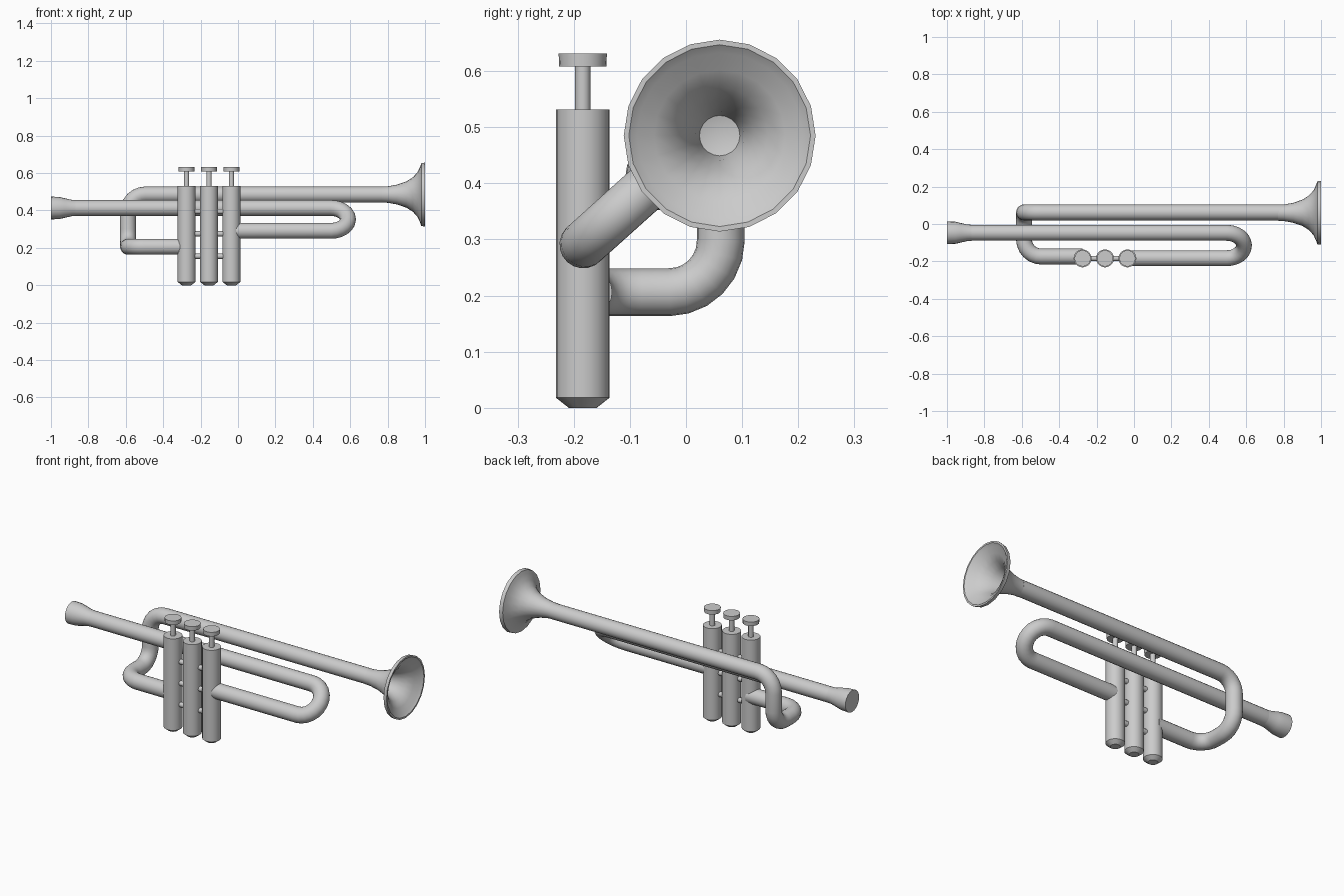
import bpy, bmesh, math
from mathutils import Vector

if "Cube" in bpy.data.objects:
    bpy.data.objects.remove(bpy.data.objects["Cube"])


def smooth(ob, angle=35):
    bpy.ops.object.select_all(action='DESELECT')
    ob.select_set(True)
    bpy.context.view_layer.objects.active = ob
    bpy.ops.object.shade_smooth_by_angle(angle=math.radians(angle))


def lathe(name, origin, profile, axis='Z', sides=20):
    """Revolve (distance along axis, radius) points; radius 0 makes a pole."""
    bm = bmesh.new()
    o = Vector(origin)
    rings = []
    for d, r in profile:
        ring = []
        for i in range(sides if r > 0 else 1):
            a = 2 * math.pi * i / sides
            c, s = r * math.cos(a), r * math.sin(a)
            ring.append(bm.verts.new(o + Vector((c, s, d) if axis == 'Z' else (d, c, s))))
        rings.append(ring)
    for a, b in zip(rings, rings[1:]):
        for i in range(sides):
            j = (i + 1) % sides
            f = [a[i % len(a)], a[j % len(a)], b[j % len(b)], b[i % len(b)]]
            bm.faces.new(list(dict.fromkeys(f)))
    for ring in (rings[0], rings[-1]):
        if len(ring) > 1:
            bm.faces.new(ring)
    bmesh.ops.recalc_face_normals(bm, faces=bm.faces)
    me = bpy.data.meshes.new(name)
    bm.to_mesh(me)
    bm.free()
    ob = bpy.data.objects.new(name, me)
    bpy.context.collection.objects.link(ob)
    smooth(ob)
    return ob


def pipe(name, corners, radius, bend, steps=6):
    """Round tube through the corner points, each corner filleted."""
    pts = [Vector(p) for p in corners]
    path = [pts[0]]
    for p, q, r in zip(pts, pts[1:], pts[2:]):
        u, v = (p - q).normalized(), (r - q).normalized()
        centre = q + (u + v) * bend
        for i in range(steps + 1):
            t = math.pi / 2 * i / steps
            n = centre - v * bend * math.cos(t) - u * bend * math.sin(t)
            if (n - path[-1]).length > 1e-3:
                path.append(n)
    path.append(pts[-1])
    cu = bpy.data.curves.new(name, 'CURVE')
    cu.dimensions = '3D'
    cu.bevel_depth = radius
    cu.bevel_resolution = 8
    cu.use_fill_caps = True
    sp = cu.splines.new('POLY')
    sp.points.add(len(path) - 1)
    for sp_pt, p in zip(sp.points, path):
        sp_pt.co = (*p, 1)
    ob = bpy.data.objects.new(name, cu)
    bpy.context.collection.objects.link(ob)
    bpy.ops.object.select_all(action='DESELECT')
    ob.select_set(True)
    bpy.context.view_layer.objects.active = ob
    bpy.ops.object.convert(target='MESH')
    smooth(bpy.context.object)


VALVE_X = (-0.275, -0.155, -0.035)
VALVE_Y = -0.184

# Valves: casing, stem and finger button
for n, x in enumerate(VALVE_X, 1):
    o = (x, VALVE_Y, 0)
    lathe(f"valve_casing_{n}", o, [(0, 0.025), (0.018, 0.048), (0.532, 0.048)])
    lathe(f"valve_stem_{n}", o, [(0.52, 0.014), (0.615, 0.014)], sides=12)
    lathe(f"valve_button_{n}", o, [(0.608, 0.042), (0.631, 0.043)])

# Short rods joining neighbouring valves
for n, x in enumerate(VALVE_X[:2], 1):
    for m, z in enumerate((0.155, 0.275, 0.395), 1):
        lathe(f"valve_link_{n}_{m}", (x, VALVE_Y, z), [(0.03, 0.014), (0.09, 0.014)], 'X', 12)

# Mouthpiece
LEAD_Y, LEAD_Z = -0.047, 0.413
lathe("mouthpiece", (0, LEAD_Y, LEAD_Z),
      [(-1, 0.061), (-0.955, 0.059), (-0.925, 0.052), (-0.89, 0.044), (-0.86, 0.042)], 'X')

# Lead pipe with the slanted tuning slide, ending in the third valve
LOW_Y, LOW_Z = -0.183, 0.291
half = math.hypot(LEAD_Y - LOW_Y, LEAD_Z - LOW_Z) / 2
pipe("lead_pipe", [(-0.89, LEAD_Y, LEAD_Z), (0.588, LEAD_Y, LEAD_Z),
                   (0.588, LOW_Y, LOW_Z), (-0.035, LOW_Y, LOW_Z)], 0.0425, half)

# Bell pipe: from the first valve, round the back bend and up to the bell
BELL_Y, BELL_Z = 0.062, 0.485
pipe("bell_pipe", [(-0.275, -0.174, 0.206), (-0.588, -0.174, 0.206), (-0.588, BELL_Y, 0.206),
                   (-0.588, BELL_Y, BELL_Z), (0.79, BELL_Y, BELL_Z)], 0.0425, 0.092)

# Flared hollow bell: outer skin, rim, inner skin
outer = [(0.77, 0.0425), (0.80, 0.044), (0.85, 0.053), (0.90, 0.070), (0.935, 0.092),
         (0.96, 0.120), (0.974, 0.150), (0.980, 0.168)]
inner = [(1.0, 0.162), (0.988, 0.148), (0.972, 0.117), (0.945, 0.086), (0.905, 0.062),
         (0.85, 0.044), (0.80, 0.036), (0.79, 0)]
lathe("bell", (0, 0.060, BELL_Z), outer + [(1.0, 0.171)] + inner, 'X')
